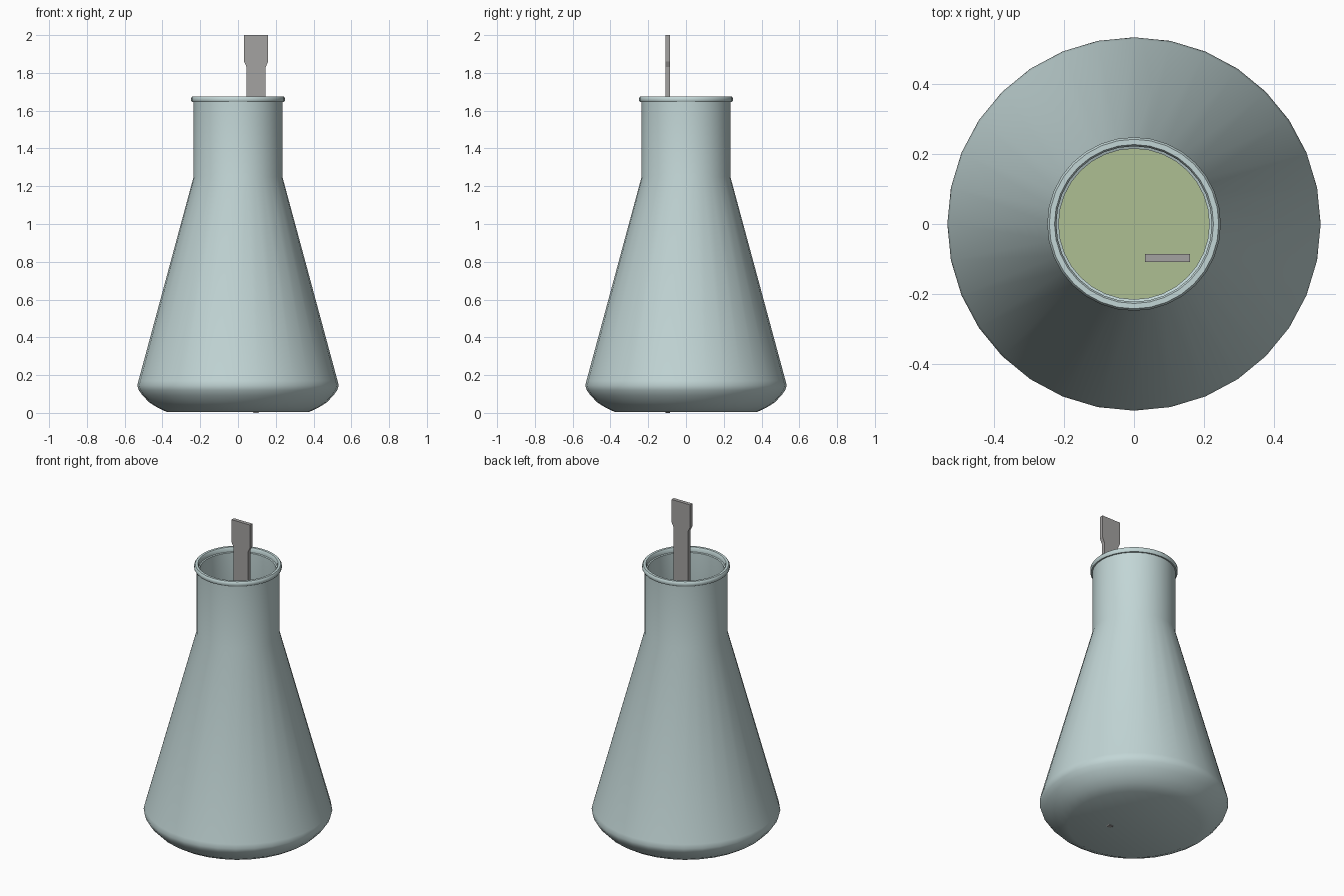
import bpy, bmesh, math
from mathutils import Matrix

cube = bpy.data.objects.get("Cube")
if cube:
    bpy.data.objects.remove(cube, do_unlink=True)


def make_material(name, colour):
    mat = bpy.data.materials.new(name)
    mat.use_nodes = True
    rgba = (*colour, 1)
    mat.diffuse_color = rgba
    mat.node_tree.nodes["Principled BSDF"].inputs["Base Color"].default_value = rgba
    return mat


def finish(bm, name, mat, smooth_angle=None):
    bmesh.ops.remove_doubles(bm, verts=bm.verts, dist=0.0005)
    bmesh.ops.recalc_face_normals(bm, faces=bm.faces)
    mesh = bpy.data.meshes.new(name)
    bm.to_mesh(mesh)
    bm.free()
    mesh.materials.append(mat)
    obj = bpy.data.objects.new(name, mesh)
    bpy.context.collection.objects.link(obj)
    if smooth_angle:
        bpy.ops.object.select_all(action='DESELECT')
        obj.select_set(True)
        bpy.context.view_layer.objects.active = obj
        bpy.ops.object.shade_smooth_by_angle(angle=math.radians(smooth_angle))
    return obj


def lathe(name, profile, mat, sides=32):
    """Revolve an (r, z) profile about the z axis."""
    bm = bmesh.new()
    verts = [bm.verts.new((0, r, z)) for r, z in profile]
    edges = [bm.edges.new(pair) for pair in zip(verts, verts[1:])]
    bmesh.ops.spin(bm, geom=verts + edges, cent=(0, 0, 0), axis=(0, 0, 1),
                   angle=math.tau, steps=sides, use_duplicate=False)
    return finish(bm, name, mat, 50)


glass = make_material("pale blue grey glass", (0.54, 0.67, 0.67))
green = make_material("pale green liquid", (0.42, 0.52, 0.29))
metal = make_material("grey metal", (0.37, 0.36, 0.355))

# Flask: rounded foot, cone, neck, rolled lip, then back down the inner wall
outer = [(0, 0.004), (0.375, 0.004), (0.43, 0.03), (0.47, 0.056), (0.505, 0.092),
         (0.525, 0.12), (0.533, 0.145), (0.527, 0.17), (0.235, 1.25), (0.235, 1.645)]
lip = [(0.243, 1.645), (0.248, 1.653), (0.248, 1.667), (0.242, 1.675),
       (0.227, 1.675), (0.222, 1.668), (0.222, 1.648)]
inner = [(0.215, 1.645), (0.215, 1.25), (0.507, 0.17), (0.505, 0.13),
         (0.45, 0.07), (0.37, 0.025), (0, 0.025)]
lathe("flask", outer + lip + inner, glass)

# Liquid resting in the lower part of the flask
lathe("liquid", [(0, 0.03), (0.36, 0.03), (0.44, 0.075), (0.495, 0.135),
                 (0.498, 0.17), (0.382, 0.6), (0, 0.6)], green)

# Spatula: mirrored half outline, wide blade below, slim stem, broad handle end
half = [(0.012, 0), (0.05, 0.03), (0.085, 0.1), (0.097, 0.2), (0.09, 0.4),
        (0.05, 0.56), (0.05, 1.83), (0.064, 1.86), (0.064, 2.0)]
outline = half + [(-x, z) for x, z in reversed(half)]
bm = bmesh.new()
front = bm.faces.new([bm.verts.new((x, 0, z)) for x, z in outline])
ext = bmesh.ops.extrude_face_region(bm, geom=[front])
back = [v for v in ext["geom"] if isinstance(v, bmesh.types.BMVert)]
bmesh.ops.translate(bm, verts=back, vec=(0, 0.023, 0))
bmesh.ops.transform(bm, matrix=Matrix.Translation((0.096, -0.109, 0)), verts=bm.verts)
finish(bm, "spatula", metal)
